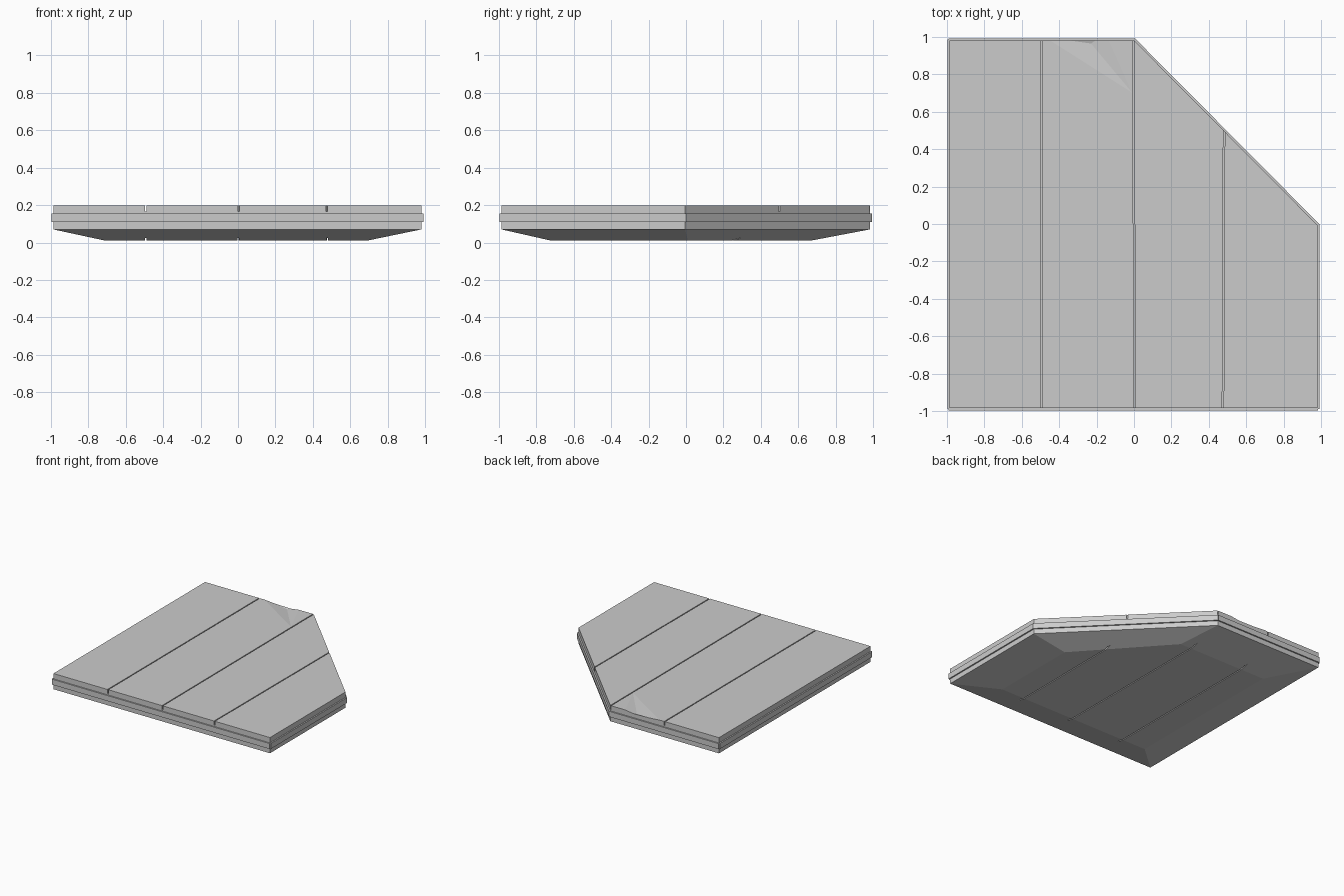
import bpy, bmesh
from mathutils import Vector

if "Cube" in bpy.data.objects:
    bpy.data.objects.remove(bpy.data.objects["Cube"])

OUTER = [(-.987, -.985), (.98, -.985), (.98, -.005), (.0, .982), (-.987, .982)]
INNER = [(-.71, -.72), (.69, -.72), (.69, .01), (.10, .665), (-.71, .665)]
SEAMS = [(-.493, -.493), (.003, -.003), (.475, .484)]   # x at front, x at back


def add_object(name, bm):
    bmesh.ops.recalc_face_normals(bm, faces=bm.faces)
    mesh = bpy.data.meshes.new(name)
    bm.to_mesh(mesh)
    bm.free()
    obj = bpy.data.objects.new(name, mesh)
    bpy.context.collection.objects.link(obj)
    return obj


def loft(name, rings):
    """Closed solid through rings of equal point count."""
    bm = bmesh.new()
    loops = [[bm.verts.new(p) for p in ring] for ring in rings]
    n = len(loops[0])
    for a, b in zip(loops, loops[1:]):
        for i in range(n):
            j = (i + 1) % n
            bm.faces.new((a[i], a[j], b[j], b[i]))
    bm.faces.new(loops[0][::-1])
    bm.faces.new(loops[-1])
    return add_object(name, bm)


def carve(target, cutter):
    cutter.hide_render = True
    cutter.hide_set(True)
    mod = target.modifiers.new(cutter.name, 'BOOLEAN')
    mod.operation = 'DIFFERENCE'
    mod.solver = 'EXACT'
    mod.object = cutter


# Platform with a clipped corner and a tapered underside
deck = loft("platform_deck", [[(x, y, .010) for x, y in INNER],
                              [(x, y, .070) for x, y in OUTER],
                              [(x, y, .199) for x, y in OUTER]])

# Plank seams on the top and on the underside
for i, (xf, xb) in enumerate(SEAMS):
    for side, z0, z1 in (("top", .165, .25), ("bottom", -.05, .025)):
        w = .004
        ring = [(xf - w, -1.1), (xf + w, -1.1), (xb + w, 1.1), (xb - w, 1.1)]
        carve(deck, loft(f"seam_cutter_{side}_{i}",
                         [[(x, y, z) for x, y in ring] for z in (z0, z1)]))

# Worn chip in the rear edge of one plank
bm = bmesh.new()
rim = [(-.48, 1.0), (-.008, .70), (-.15, 1.02)]
for x, y in rim:
    bm.verts.new((x, y, .1992))
    bm.verts.new((x, y, .25))
bm.verts.new((-.23, .965, .184))
bmesh.ops.convex_hull(bm, input=bm.verts)
carve(deck, add_object("chip_cutter", bm))

# Trim strip along each side
for i, p in enumerate(OUTER):
    a, b = Vector(p), Vector(OUTER[(i + 1) % len(OUTER)])
    d = (b - a).normalized()
    out = Vector((d.y, -d.x))
    a, b = a - d * .004, b + d * .004
    foot = [a - out * .01, b - out * .01, b + out * .011, a + out * .011]
    loft(f"edge_strip_{i}", [[(q.x, q.y, z) for q in foot] for z in (.110, .155)])
